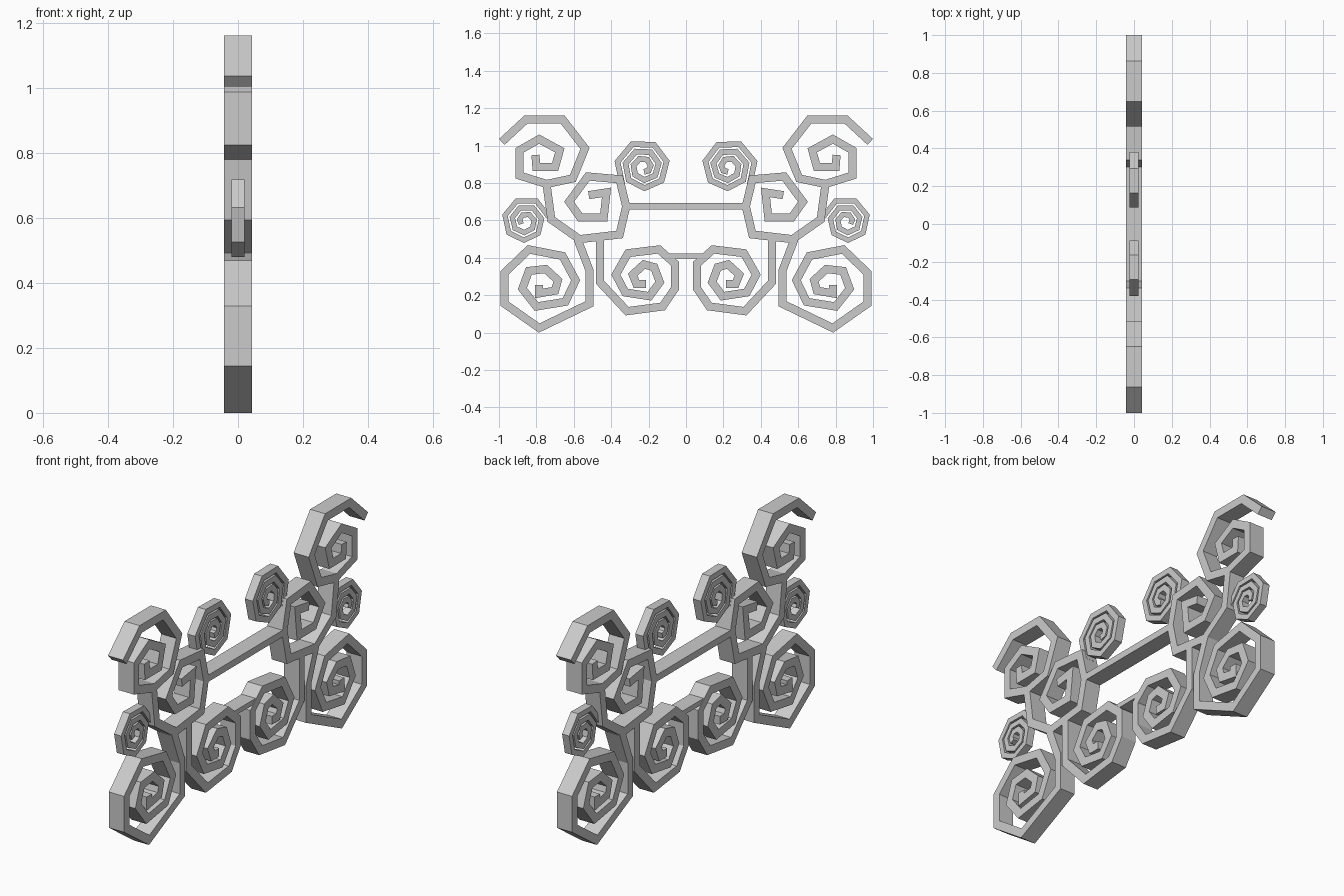
import bpy, bmesh, math
from mathutils import Vector

if "Cube" in bpy.data.objects:
    bpy.data.objects.remove(bpy.data.objects["Cube"])


def ribbon(name, points, width=0.043, depth=0.086, mirror=True):
    """Flat strip following a (y, z) path with mitred corners, extruded along x."""
    p = [Vector(q) for q in points]
    dirs = [(b - a).normalized() for a, b in zip(p, p[1:])]
    bm = bmesh.new()
    rings = []
    for i, q in enumerate(p):
        d0, d1 = dirs[max(i - 1, 0)], dirs[min(i, len(dirs) - 1)]
        n0, n1 = Vector((-d0.y, d0.x)), Vector((-d1.y, d1.x))
        m = (n0 + n1).normalized()
        m *= width / 2 / max(m.dot(n0), 0.5)
        rings.append([bm.verts.new((x, c.x, c.y)) for x, c in (
            (-depth / 2, q - m), (depth / 2, q - m),
            (depth / 2, q + m), (-depth / 2, q + m))])
    for a, b in zip(rings, rings[1:]):
        for k in range(4):
            bm.faces.new((a[k], a[(k + 1) % 4], b[(k + 1) % 4], b[k]))
    bm.faces.new(rings[0])
    bm.faces.new(rings[-1])
    bmesh.ops.recalc_face_normals(bm, faces=bm.faces)
    mesh = bpy.data.meshes.new(name)
    bm.to_mesh(mesh)
    bm.free()
    ob = bpy.data.objects.new(name, mesh)
    bpy.context.collection.objects.link(ob)
    if mirror:
        mod = ob.modifiers.new("mirror", 'MIRROR')
        mod.use_axis = (False, True, False)
        mod.use_mirror_merge = False
    return ob


def spiral(cy, cz, r0, r1, start, step, count):
    """Points of a faceted spiral shrinking from r0 to r1."""
    pts = []
    for i in range(count + 1):
        r = r0 + (r1 - r0) * i / count
        a = math.radians(start + step * i)
        pts.append((cy + r * math.cos(a), cz + r * math.sin(a)))
    return pts


# Large scrolls, traced on one half and mirrored
ribbon("top_scroll", [
    (.985, 1.02), (.855, 1.14), (.66, 1.14), (.54, .985), (.605, .825),
    (.745, .795), (.89, .84), (.89, .975), (.785, 1.035), (.675, .975),
    (.70, .885), (.80, .885), (.805, .95)])
ribbon("middle_scroll", [
    (.745, .79), (.72, .605), (.57, .50), (.355, .525), (.32, .675),
    (.355, .82), (.525, .835), (.625, .70), (.565, .615), (.44, .615),
    (.425, .75), (.52, .735)])
ribbon("lower_outer_scroll", [
    (.58, .50), (.515, .33), (.515, .155), (.785, .025), (.97, .155),
    (.97, .32), (.84, .445), (.66, .41), (.59, .28), (.645, .165),
    (.80, .14), (.875, .235), (.84, .33), (.75, .34), (.685, .28),
    (.70, .225), (.785, .21), (.785, .255)])
ribbon("lower_inner_scroll", [
    (.46, .51), (.46, .27), (.315, .115), (.125, .14), (.06, .235),
    (.06, .37), (.145, .445), (.31, .425), (.375, .31), (.325, .215),
    (.195, .195), (.14, .27), (.17, .35), (.225, .365), (.285, .31),
    (.265, .26), (.215, .26)])

# Small, thinner scrolls
ribbon("upper_small_scroll", spiral(.225, .885, .15, .025, -40, 51.4, 20), .03, .045)
ribbon("side_small_scroll", spiral(.86, .595, .13, .025, 171, -51.4, 18), .027, .04)

# Straight bars joining the halves
ribbon("upper_bar", [(-.32, .675), (.32, .675)], .035, .086, False)
ribbon("lower_bar", [(-.10, .41), (.10, .41)], .025, .08, False)
